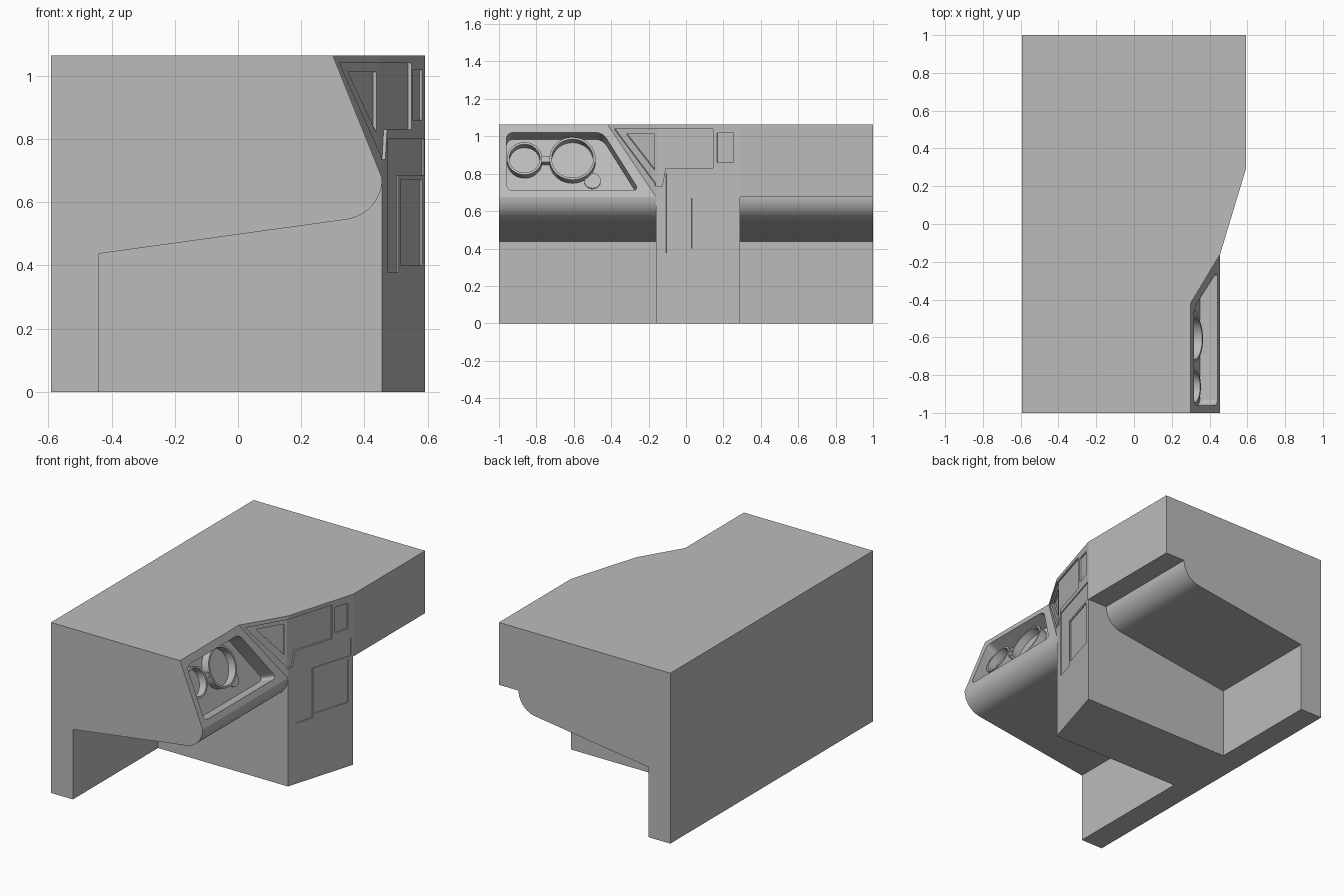
import bpy, bmesh
from math import sin, cos, pi, radians
from mathutils import Vector

cube = bpy.data.objects.get("Cube")
if cube:
    bpy.data.objects.remove(cube, do_unlink=True)

grey = bpy.data.materials.new("plain grey")
grey.use_nodes = True
grey.diffuse_color = (0.5, 0.5, 0.5, 1)
grey.node_tree.nodes["Principled BSDF"].inputs["Base Color"].default_value = (0.5, 0.5, 0.5, 1)

TOP, WIDE, WAIST, KNEE = 1.064, 0.592, 0.456, 0.675
BROW, Y0, Y1, YB = 0.30, -0.16, 0.29, -0.42


def finish(name, bm):
    bmesh.ops.recalc_face_normals(bm, faces=bm.faces)
    mesh = bpy.data.meshes.new(name)
    bm.to_mesh(mesh)
    bm.free()
    mesh.materials.append(grey)
    ob = bpy.data.objects.new(name, mesh)
    bpy.context.collection.objects.link(ob)
    return ob


def loft(name, rings, closed=False):
    """Skin equal rings of points; cap the ends, or close onto the first ring."""
    bm = bmesh.new()
    loops = [[bm.verts.new(p) for p in ring] for ring in rings]
    n = len(loops[0])
    pairs = list(zip(loops, loops[1:]))
    if closed:
        pairs.append((loops[-1], loops[0]))
    else:
        bm.faces.new(loops[0])
        bm.faces.new(loops[-1])
    for a, b in pairs:
        for i in range(n):
            j = (i + 1) % n
            bm.faces.new((a[i], a[j], b[j], b[i]))
    return finish(name, bm)


def combine(ob, other, operation):
    mod = ob.modifiers.new(operation, 'BOOLEAN')
    mod.operation, mod.solver, mod.object = operation, 'EXACT', other
    bpy.context.view_layer.objects.active = ob
    bpy.ops.object.modifier_apply(modifier=mod.name)
    bpy.data.objects.remove(other, do_unlink=True)


class Plane:
    """A side face; (y, z) points are projected onto it along x."""
    def __init__(self, point, normal):
        self.p, self.n = Vector(point), Vector(normal).normalized()

    def at(self, y, z, depth=0.0):
        d = self.n.y * (y - self.p.y) + self.n.z * (z - self.p.z)
        return Vector((self.p.x - d / self.n.x, y, z)) - self.n * depth

    def prism(self, name, outline, near, far):
        return loft(name, [[self.at(y, z, d) for y, z in outline] for d in (near, far)])

    def circle(self, y, z, r, depth, n=48):
        c, v = self.at(y, z, depth), Vector((0, 1, 0))
        u = self.n.cross(v)
        return [c + r * (cos(2 * pi * i / n) * v + sin(2 * pi * i / n) * u) for i in range(n)]


def rect(y0, y1, z0, z1):
    return [(y0, z0), (y1, z0), (y1, z1), (y0, z1)]


def rounded(points, r, steps=6):
    out, pts = [], [Vector(p) for p in points]
    for i, p in enumerate(pts):
        a = p + (pts[i - 1] - p).normalized() * r
        b = p + (pts[(i + 1) % len(pts)] - p).normalized() * r
        for k in range(steps + 1):
            t = k / steps
            out.append(a * (1 - t) ** 2 + p * 2 * t * (1 - t) + b * t * t)
    return out


# Main body: long overhanging profile with a rounded lower edge
R = 0.131
profile = [(-WIDE, 0), (-0.44, 0), (-0.44, 0.437)]
for k in range(17):
    a = radians(-81.7 * (1 - k / 16))
    profile.append((WAIST - R + R * cos(a), KNEE + R * sin(a)))
profile += [(BROW, TOP), (-WIDE, TOP)]
body = loft("body", [[(x, y, z) for x, z in profile] for y in (-1, 1)])

# Wider upper part and the full-height pillar
upper_plan = [(-WIDE, YB), (BROW, YB), (WAIST, Y0), (WIDE, Y1), (WIDE, 1), (-WIDE, 1)]
pillar_plan = [(-WIDE, Y0), (WAIST, Y0), (WIDE, Y1), (-WIDE, Y1)]
for plan, low in ((upper_plan, KNEE), (pillar_plan, 0)):
    block = loft("block", [[(x, y, z) for x, y in plan] for z in (low, TOP)])
    combine(body, block, 'UNION')

slant = Plane((WAIST, 0, KNEE), (TOP - KNEE, 0, WAIST - BROW))
corner = Plane((WAIST, Y0, 0), (Y0 - YB, BROW - WAIST, 0))
side = Plane((WAIST, Y0, 0), (Y1 - Y0, WAIST - WIDE, 0))

# Lamp recess and shallow panels
D = 0.1
recess = rounded([(-0.96, 1.02), (-0.445, 1.02), (-0.25, 0.71), (-0.96, 0.71)], 0.04)
corner_panel = [(-0.385, 1.04), (-0.155, 1.04), (-0.155, 0.732)]
triangle = [(-0.325, 1.012), (-0.175, 1.012), (-0.175, 0.82)]
side_panel = [(-0.165, 1.04), (0.145, 1.04), (0.145, 0.83), (-0.11, 0.83),
              (-0.127, 0.735), (-0.165, 0.735)]
lower_panel = [(-0.107, 0.8), (0.275, 0.8), (0.275, 0.685), (0.012, 0.685),
               (0.012, 0.377), (-0.107, 0.377)]
cuts = [
    (slant, recess, D),
    (corner, corner_panel, 0.011),
    (corner, triangle, 0.023),
    (side, side_panel, 0.011),
    (side, rect(0.165, 0.255, 0.86, 1.018), 0.008),
    (side, lower_panel, 0.006),
    (side, rect(0.03, 0.255, 0.4, 0.67), 0.006),
]
for plane, outline, depth in cuts:
    combine(body, plane.prism("cutter", outline, -0.02, depth), 'DIFFERENCE')

# Lamp tubes standing on the recess floor
rim, floor = 0.05, D + 0.004
objects = [body]
for name, y, z, r in (("large_lamp_ring", -0.607, 0.9, 0.123),
                      ("small_lamp_ring", -0.863, 0.9, 0.094)):
    shape = ((r, floor), (r, rim), (r - 0.012, rim), (r - 0.012, floor))
    objects.append(loft(name, [slant.circle(y, z, q, d) for q, d in shape], closed=True))

# Bridge between the tubes and a small button on the floor
slant.prism("lamp_bridge", rect(-0.777, -0.723, 0.885, 0.915), 0.06, floor)
objects.append(loft("floor_button", [slant.circle(-0.5, 0.797, 0.044, d) for d in (0.092, floor)]))

# Smooth the rounded edges, keep the rest crisp
for ob in objects:
    bpy.ops.object.select_all(action='DESELECT')
    ob.select_set(True)
    bpy.context.view_layer.objects.active = ob
    bpy.ops.object.shade_smooth_by_angle(angle=radians(10))
